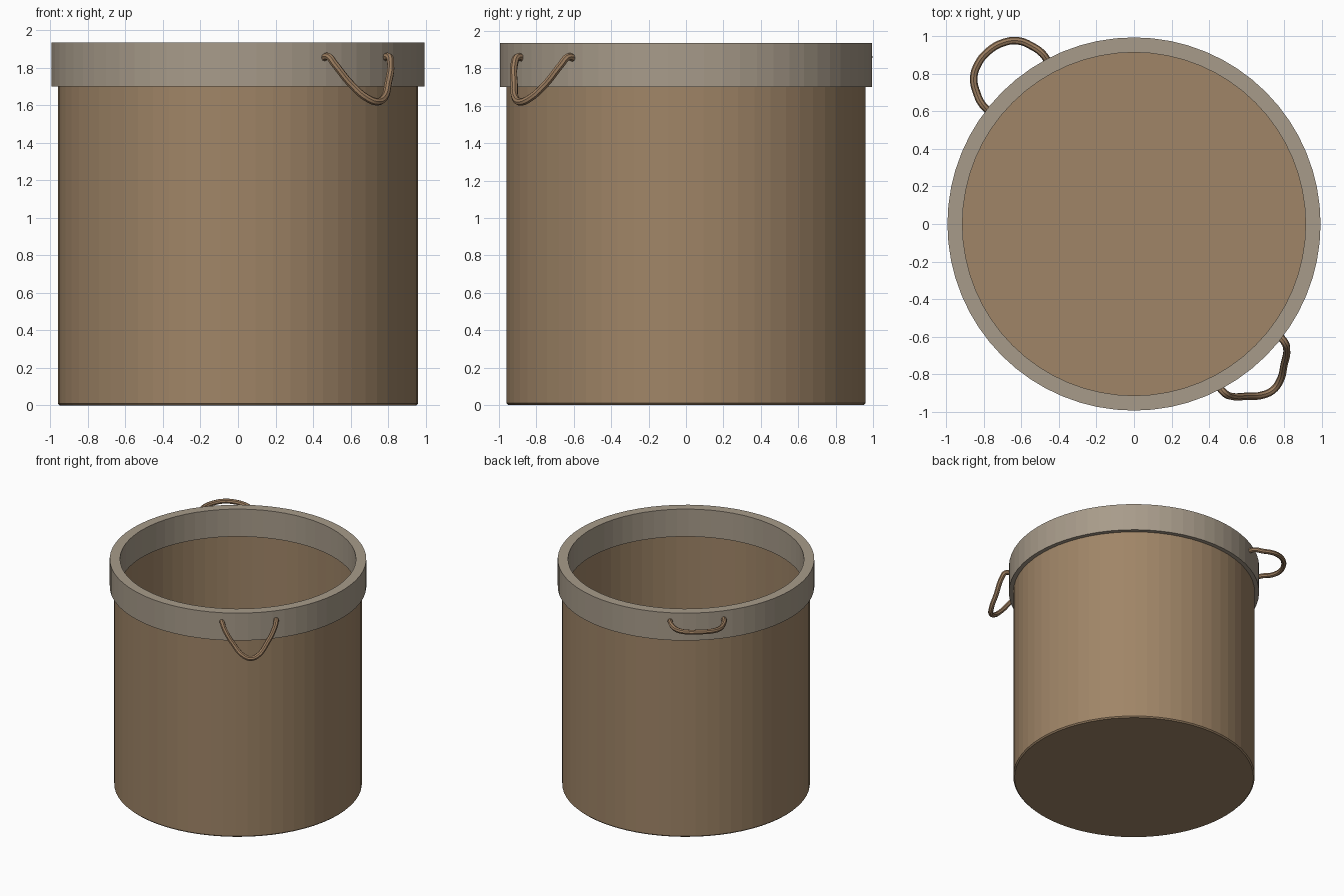
import bpy, bmesh, math
from mathutils import Vector

if "Cube" in bpy.data.objects:
    bpy.data.objects.remove(bpy.data.objects["Cube"])

SIDES = 64


def material(name, rgb):
    m = bpy.data.materials.new(name)
    m.diffuse_color = (*rgb, 1)
    m.use_nodes = True
    m.node_tree.nodes["Principled BSDF"].inputs["Base Color"].default_value = m.diffuse_color
    return m


brown = material("brown_weave", (0.35, 0.235, 0.136))
grey = material("grey_band", (0.39, 0.33, 0.255))
tan = material("tan_rope", (0.33, 0.205, 0.115))


def lathe(name, profile, mat, closed_ring):
    """Spin (radius, z) points about z; open profiles get flat end caps."""
    bm = bmesh.new()
    rings = [[bm.verts.new((r * math.cos(a), r * math.sin(a), z))
              for a in (2 * math.pi * i / SIDES for i in range(SIDES))]
             for r, z in profile]
    pairs = list(zip(rings, rings[1:]))
    if closed_ring:
        pairs.append((rings[-1], rings[0]))
    else:
        bm.faces.new(rings[0])
        bm.faces.new(rings[-1])
    for a, b in pairs:
        for i in range(SIDES):
            j = (i + 1) % SIDES
            bm.faces.new((a[i], a[j], b[j], b[i]))
    bmesh.ops.recalc_face_normals(bm, faces=bm.faces)
    me = bpy.data.meshes.new(name)
    bm.to_mesh(me)
    bm.free()
    me.materials.append(mat)
    ob = bpy.data.objects.new(name, me)
    bpy.context.collection.objects.link(ob)
    return ob


def rope_handle(name, angle, half):
    """Tube through (outward, sideways, z) points mirrored about the middle."""
    out = Vector((math.cos(angle), math.sin(angle), 0))
    side = Vector((-out.y, out.x, 0))
    path = half + [(u, -t, z) for u, t, z in reversed(half[:-1])]
    cu = bpy.data.curves.new(name, 'CURVE')
    cu.dimensions = '3D'
    cu.bevel_depth = 0.02
    cu.bevel_resolution = 2
    cu.use_fill_caps = True
    cu.resolution_u = 5
    sp = cu.splines.new('BEZIER')
    sp.bezier_points.add(len(path) - 1)
    for p, (u, t, z) in zip(sp.bezier_points, path):
        p.co = out * u + side * t + Vector((0, 0, z))
        p.handle_left_type = p.handle_right_type = 'AUTO'
    cu.materials.append(tan)
    ob = bpy.data.objects.new(name, cu)
    bpy.context.collection.objects.link(ob)
    # turn the tube into a smooth mesh
    bpy.ops.object.select_all(action='DESELECT')
    ob.select_set(True)
    bpy.context.view_layer.objects.active = ob
    bpy.ops.object.convert(target='MESH')
    bpy.ops.object.shade_smooth_by_angle()


# open-topped container with a thin wall and floor
lathe("basket_body", [(0.95, 0), (0.96, 0.01), (0.96, 1.9),
                      (0.945, 1.9), (0.945, 0.015)], brown, False)

# band folded over the rim, inside and out
lathe("rim_band", [(0.995, 1.70), (0.995, 1.935),
                   (0.915, 1.935), (0.915, 1.70)], grey, True)

# front handle hangs down, back handle sticks straight out
rope_handle("front_handle", math.radians(-50),
            [(0.95, 0.21, 1.85), (1.0, 0.21, 1.86), (1.035, 0.195, 1.82),
             (1.09, 0.13, 1.715), (1.14, 0.06, 1.64), (1.155, 0, 1.62)])
rope_handle("back_handle", math.radians(130),
            [(0.95, 0.205, 1.86), (1.01, 0.21, 1.87), (1.07, 0.195, 1.86),
             (1.145, 0.155, 1.86), (1.19, 0.085, 1.865), (1.205, 0, 1.87)])
